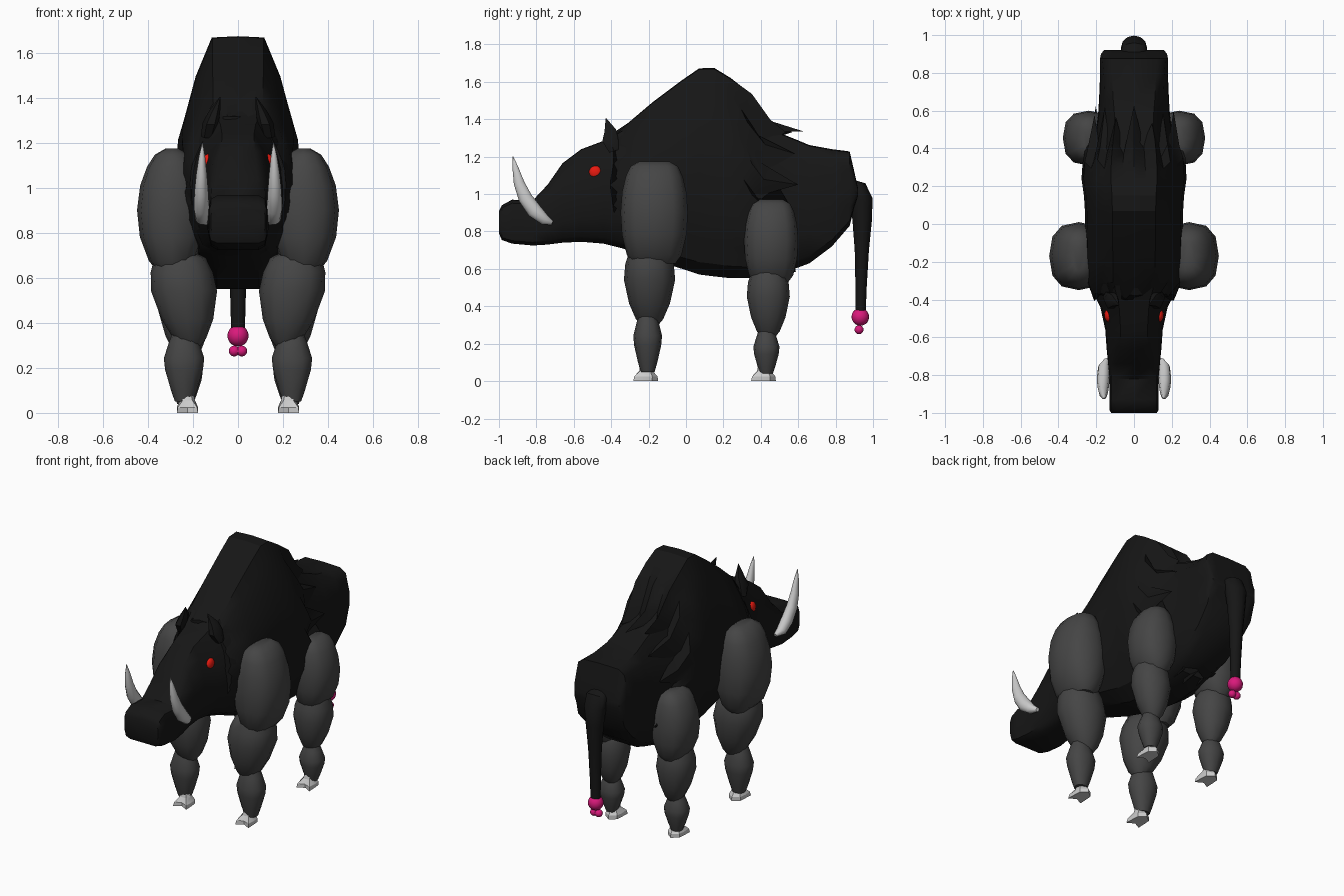
import bpy, bmesh, random
from math import cos, sin, pi, radians
from mathutils import Vector

if "Cube" in bpy.data.objects:
    bpy.data.objects.remove(bpy.data.objects["Cube"])

random.seed(4)


def material(name, rgb):
    m = bpy.data.materials.new(name)
    m.diffuse_color = (*rgb, 1)
    m.use_nodes = True
    m.node_tree.nodes["Principled BSDF"].inputs["Base Color"].default_value = m.diffuse_color
    return m


HIDE = material("black hide", (0.008, 0.008, 0.008))
LEG = material("dark leg", (0.06, 0.06, 0.06))
IVORY = material("ivory", (0.6, 0.6, 0.6))
RED = material("red", (0.8, 0.01, 0.005))
PINK = material("pink", (0.7, 0.01, 0.2))


def finish(bm, name, mat, mirror=False, angle=30):
    bmesh.ops.recalc_face_normals(bm, faces=bm.faces)
    me = bpy.data.meshes.new(name)
    bm.to_mesh(me)
    bm.free()
    ob = bpy.data.objects.new(name, me)
    bpy.context.collection.objects.link(ob)
    me.materials.append(mat)
    bpy.ops.object.select_all(action='DESELECT')
    ob.select_set(True)
    bpy.context.view_layer.objects.active = ob
    bpy.ops.object.shade_smooth_by_angle(angle=radians(angle))
    if mirror:
        ob.modifiers.new("Mirror", 'MIRROR')
    return ob


def loft(name, rings, mat, mirror=False, angle=30):
    bm = bmesh.new()
    vs = [[bm.verts.new(p) for p in r] for r in rings]
    n = len(rings[0])
    for a, b in zip(vs, vs[1:]):
        for i in range(n):
            j = (i + 1) % n
            bm.faces.new((a[i], a[j], b[j], b[i]))
    bm.faces.new(vs[0])
    bm.faces.new(vs[-1])
    return finish(bm, name, mat, mirror, angle)


def ball(name, loc, r, mat, mirror=False, squash=1.0):
    bm = bmesh.new()
    bmesh.ops.create_uvsphere(bm, u_segments=16, v_segments=10, radius=r)
    for v in bm.verts:
        v.co.x *= squash
        v.co += Vector(loc)
    return finish(bm, name, mat, mirror, 60)


def tube(name, path, mat, sides=10, mirror=False):
    """path: (x, y, z, radius across x, radius in the y-z plane)"""
    rings = []
    for k, (x, y, z, rx, r) in enumerate(path):
        a, b = path[max(k - 1, 0)], path[min(k + 1, len(path) - 1)]
        t = Vector((0, b[1] - a[1], b[2] - a[2])).normalized()
        side = Vector((0, -t.z, t.y))
        rings.append([Vector((x + rx * cos(2 * pi * i / sides), y, z))
                      + side * r * sin(2 * pi * i / sides) for i in range(sides)])
    return loft(name, rings, mat, mirror, 45)


# Half cross-sections as (width fraction, height fraction): humped and boxy
HUMP = [(0, 1), (.44, .995), (.71, .84), (.96, .62), (1, .45), (.93, .25), (.68, .06), (.36, 0), (0, 0)]
BOX = [(0, 1), (.7, .99), (.93, .92), (1, .75), (1, .5), (1, .25), (.93, .07), (.7, 0), (0, 0)]


def section(y, lo, hi, w, k, jag=0, fine=False):
    half = []
    for (ax, az), (bx, bz) in zip(HUMP, BOX):
        half.append((w * (ax + (bx - ax) * k), lo + (hi - lo) * (az + (bz - az) * k)))
    if fine:    # add midpoints so that ragged edges have more teeth
        half = [p for a, b in zip(half, half[1:])
                for p in (a, ((a[0] + b[0]) / 2, (a[1] + b[1]) / 2))] + half[-1:]
    pts = half + [(-x, z) for x, z in half[-2:0:-1]]
    return [Vector((x, y + jag * ((-1) ** i * .6 + random.uniform(-.5, .5)), z))
            for i, (x, z) in enumerate(pts)]


# Body from snout to rump: y, bottom, top, half width, boxiness
BODY = [(-1.0, .79, .91, .12, 1), (-.985, .755, .94, .13, 1), (-.93, .735, .97, .13, 1),
        (-.82, .725, .965, .13, 1), (-.74, .73, 1.05, .137, .7), (-.66, .74, 1.165, .145, .3),
        (-.56, .745, 1.24, .152, .1), (-.44, .735, 1.285, .178, 0), (-.34, .71, 1.34, .23, 0),
        (-.1, .63, 1.5, .245, 0), (.1, .57, 1.58, .25, 0), (.3, .55, 1.45, .235, 0),
        (.42, .55, 1.36, .215, .1), (.58, .6, 1.295, .19, .4), (.66, .63, 1.262, .185, .6),
        (.78, .72, 1.24, .18, .8), (.875, .83, 1.228, .18, 1), (.9, .93, 1.12, .175, 1),
        (.92, .99, 1.03, .16, 1)]
loft("body", [section(*s) for s in BODY], HIDE, angle=40)

# Shaggy mantle over the hump, ragged at its front and rear edges
MANTLE = [(-.37, .735, 1.32, .215, 0, .04), (-.31, .70, 1.38, .25, 0), (-.18, .65, 1.49, .255, 0),
          (-.02, .60, 1.61, .258, 0), (.07, .57, 1.672, .26, 0), (.15, .56, 1.675, .265, 0),
          (.24, .55, 1.62, .278, 0), (.32, .55, 1.54, .272, 0, .03), (.40, .555, 1.40, .25, 0, .05),
          (.50, .585, 1.335, .218, 0, .12)]
loft("mantle", [section(*s, fine=True) if len(s) > 5 else section(*s, 0, True) for s in MANTLE], HIDE)


# Leg segments: rounded lumps that can lean
def lump(name, cx, cy, z0, z1, rx, ry, shape, lean=0, square=.9, full=.9):
    def sq(v, p):
        return (abs(v) ** p) * (1 if v > 0 else -1)
    rings = []
    for t, s in shape:
        x = cx + lean * (t - .5)
        rings.append([Vector((x + rx * s * sq(cos(a), square),
                              cy + ry * (s ** full) * sq(sin(a), square), z0 + (z1 - z0) * t))
                      for a in (2 * pi * i / 12 for i in range(12))])
    return loft(name, rings, LEG, True, 40)


UPPER = [(0, .4), (.08, .66), (.28, .92), (.5, 1), (.7, .91), (.85, .72), (.95, .5), (1, .2)]
MIDDLE = [(0, .25), (.1, .5), (.3, .78), (.6, 1), (.8, .94), (.95, .78), (1, .5)]
LOWER = [(0, .45), (.15, .65), (.4, .93), (.55, 1), (.75, .75), (1, .4)]

lump("front_upper_leg", .292, -.17, .63, 1.175, .157, .18, UPPER, 0, .8, .5)
lump("front_middle_leg", .235, -.195, .29, .71, .147, .137, MIDDLE, .05)
lump("front_lower_leg", .24, -.205, .05, .40, .09, .077, LOWER)
lump("hind_upper_leg", .24, .455, .53, .97, .137, .145, UPPER, 0, .8, .5)
lump("hind_middle_leg", .235, .44, .23, .60, .117, .115, MIDDLE, .02)
lump("hind_lower_leg", .235, .43, .04, .30, .078, .07, LOWER)


# Hooves: narrow ankle flaring to two front toes and one rear toe
def hoof(name, cx, cy):
    toes = [(-125, 1), (-90, .5), (-55, 1), (-10, .55), (40, .65), (90, .8), (140, .65), (190, .55)]
    rings = []
    for z, r, flare in [(.08, .03, 0), (.055, .038, .2), (.025, .075, .8), (.0, .082, 1)]:
        rings.append([Vector((cx + r * (1 + (q - 1) * flare) * cos(radians(a)),
                              cy + r * (1 + (q - 1) * flare) * sin(radians(a)), z))
                      for a, q in toes])
    loft(name, rings, IVORY, True, 25)


hoof("front_hoof", .225, -.215)
hoof("hind_hoof", .225, .415)

# Head details
tube("tusk", [(.145, -.715, .845, .012, .012), (.16, -.755, .862, .03, .03),
              (.162, -.81, .91, .034, .042), (.163, -.86, .98, .031, .039),
              (.162, -.893, 1.06, .024, .03), (.16, -.912, 1.14, .014, .017),
              (.158, -.925, 1.2, .002, .002)], IVORY, mirror=True)
ball("eye", (.135, -.483, 1.115), .036, RED, True, .6)
tube("ear", [(.135, -.385, 1.23, .03, .03), (.122, -.405, 1.29, .036, .05),
             (.105, -.405, 1.34, .026, .036), (.08, -.428, 1.405, .002, .002)],
     HIDE, 6, True)

# Tail with bobbles at its tip
tube("tail", [(0, .885, 1.06, .05, .02), (0, .92, 1.035, .07, .045), (0, .938, .97, .068, .06),
              (0, .942, .86, .055, .052), (0, .94, .7, .042, .038), (0, .936, .5, .034, .03),
              (0, .933, .34, .03, .027)], HIDE, 12)
ball("tail_bobble", (0, .932, .343), .047, PINK)
ball("tail_small_bobble", (.017, .925, .275), .024, PINK, True)
